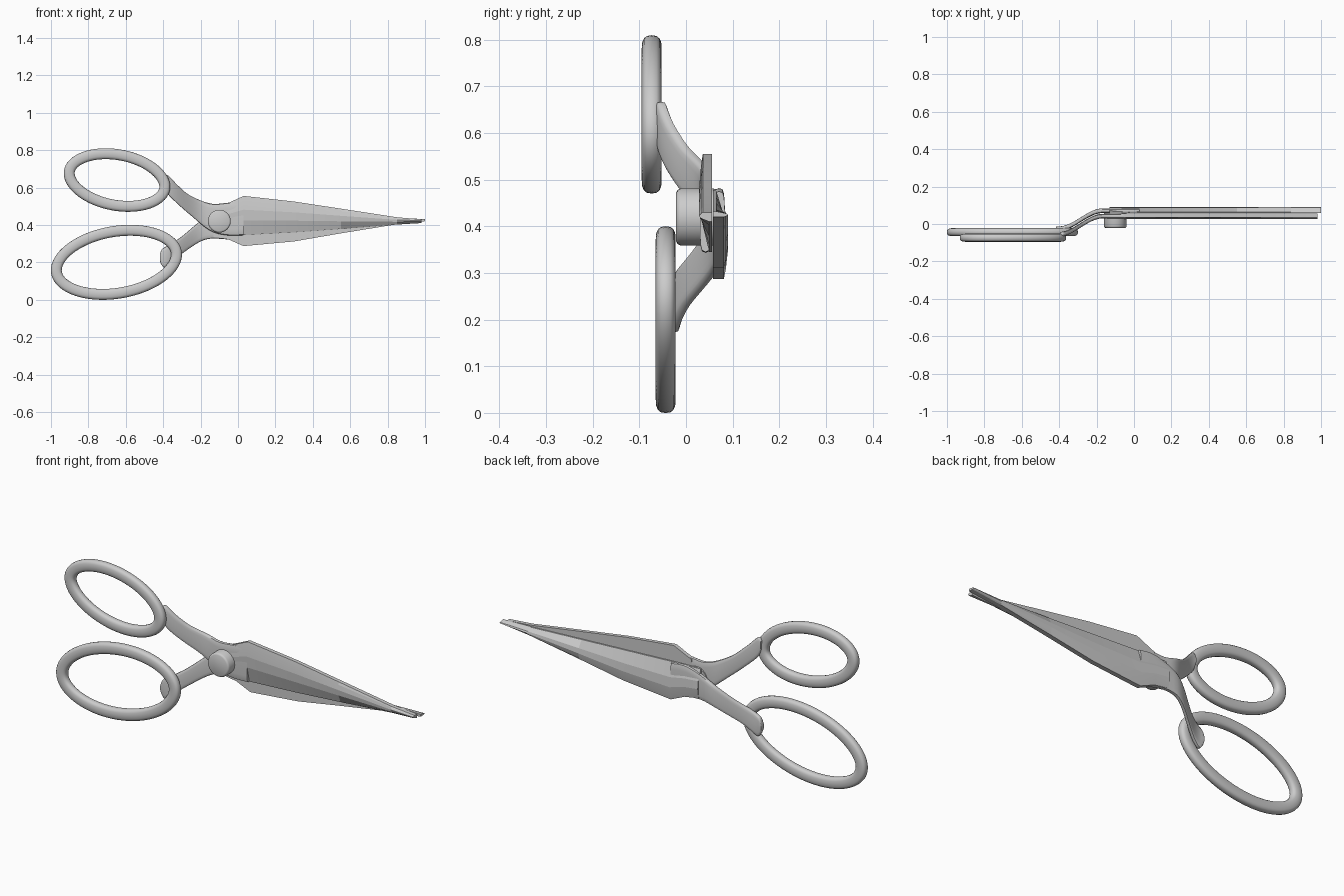
import bpy, bmesh
from math import sin, cos, pi, radians, copysign

if "Cube" in bpy.data.objects:
    bpy.data.objects.remove(bpy.data.objects["Cube"])


def loft(name, rings, closed=False, angle=35):
    """Skin a list of equal-length point rings; cap the ends unless closed."""
    bm = bmesh.new()
    vs = [[bm.verts.new(p) for p in r] for r in rings]
    n, m = len(vs), len(vs[0])
    for i in range(n if closed else n - 1):
        a, b = vs[i], vs[(i + 1) % n]
        for j in range(m):
            k = (j + 1) % m
            bm.faces.new((a[j], a[k], b[k], b[j]))
    if not closed:
        bm.faces.new(vs[0])
        bm.faces.new(vs[-1][::-1])
    bmesh.ops.recalc_face_normals(bm, faces=bm.faces)
    me = bpy.data.meshes.new(name)
    bm.to_mesh(me)
    bm.free()
    ob = bpy.data.objects.new(name, me)
    bpy.context.collection.objects.link(ob)
    bpy.ops.object.select_all(action='DESELECT')
    ob.select_set(True)
    bpy.context.view_layer.objects.active = ob
    bpy.ops.object.shade_smooth_by_angle(angle=radians(angle))
    return ob


def sup(v, e):
    return copysign(abs(v) ** e, v)


def finger_ring(name, x, y, z, a, b, tilt, w=0.029, d=0.0215):
    rings = []
    ct, st = cos(radians(tilt)), sin(radians(tilt))
    for i in range(72):
        t = 2 * pi * i / 72
        nx, nz = cos(t) * b, sin(t) * a
        l = (nx * nx + nz * nz) ** 0.5
        r = []
        for j in range(16):
            s = 2 * pi * j / 16
            o = w * (sup(cos(s), 0.75) - 1)
            px = a * cos(t) + o * nx / l
            pz = b * sin(t) + o * nz / l
            r.append((x + px * ct - pz * st, y + d * sup(sin(s), 0.75), z + px * st + pz * ct))
        rings.append(r)
    return loft(name, rings, closed=True, angle=60)


def catmull(pts, steps=6):
    p = [pts[0]] + pts + [pts[-1]]
    out = []
    for i in range(1, len(p) - 2):
        for s in range(steps):
            t = s / steps
            out.append([0.5 * (2 * b + (c - a) * t + (2 * a - 5 * b + 4 * c - d) * t * t
                               + (3 * b - a - 3 * c + d) * t ** 3)
                        for a, b, c, d in zip(*p[i - 1:i + 3])])
    return out + [list(pts[-1])]


def arm(name, stations, y0, y1, h=0.0125):
    """Flat shank, cranked in y; stations are x, upper z, lower z."""
    rings = []
    for x, zt, zb in catmull(stations):
        t = min(max((x + 0.40) / 0.23, 0), 1)
        y = y0 + (y1 - y0) * t * t * (3 - 2 * t)
        c, r = (zt + zb) / 2, (zt - zb) / 2
        rings.append([(x, y + h * sup(sin(2 * pi * j / 16), 0.5),
                       c + r * sup(cos(2 * pi * j / 16), 0.5)) for j in range(16)])
    return loft(name, rings, angle=50)


def blade(name, stations, y_in, y_out):
    """Tapered blade; stations are x, spine z, cutting edge z."""
    d = y_out - y_in
    section = [(0, 0), (1, 0), (1, 0.25), (0.62, 1.0), (0.35, 1.12), (0.12, 0.95), (0, 0.8)]
    rings = [[(x, y_in + d * v, s + (e - s) * u) for u, v in section] for x, s, e in stations]
    return loft(name, rings, angle=8)


# finger rings
finger_ring("upper_finger_ring", -0.647, -0.0735, 0.64, 0.288, 0.164, -10.7)
finger_ring("lower_finger_ring", -0.65, -0.0435, 0.20, 0.354, 0.194, 9.8)

# cranked shanks joining rings to blades
arm("upper_arm", [(-0.395, 0.655, 0.61), (-0.375, 0.665, 0.565), (-0.32, 0.61, 0.51),
                  (-0.257, 0.558, 0.455), (-0.15, 0.515, 0.37), (-0.06, 0.518, 0.345),
                  (0.03, 0.53, 0.345)], -0.055, 0.042)
arm("lower_arm", [(-0.418, 0.24, 0.21), (-0.408, 0.268, 0.185), (-0.385, 0.285, 0.176),
                  (-0.305, 0.335, 0.242), (-0.18, 0.435, 0.32), (-0.06, 0.48, 0.323),
                  (0.03, 0.475, 0.31)], -0.025, 0.071)

# overlapping blades
blade("front_blade", [(-0.07, 0.51, 0.35), (-0.04, 0.523, 0.348), (0.03, 0.555, 0.345),
                      (0.3, 0.525, 0.36), (0.55, 0.487, 0.378), (0.85, 0.441, 0.402),
                      (0.98, 0.43, 0.41)], 0.056, 0.031)
blade("back_blade", [(-0.13, 0.335, 0.48), (-0.05, 0.322, 0.478), (0.03, 0.287, 0.475),
                     (0.3, 0.312, 0.462), (0.55, 0.355, 0.45), (0.84, 0.402, 0.436),
                     (1.0, 0.42, 0.432)], 0.058, 0.087)

# pivot screw
rings = [[(-0.10 + r * cos(2 * pi * j / 40), y, 0.42 + r * sin(2 * pi * j / 40)) for j in range(40)]
         for r, y in [(0.052, -0.021), (0.058, -0.018), (0.061, -0.012), (0.061, 0.06)]]
loft("pivot_screw", rings, angle=40)
